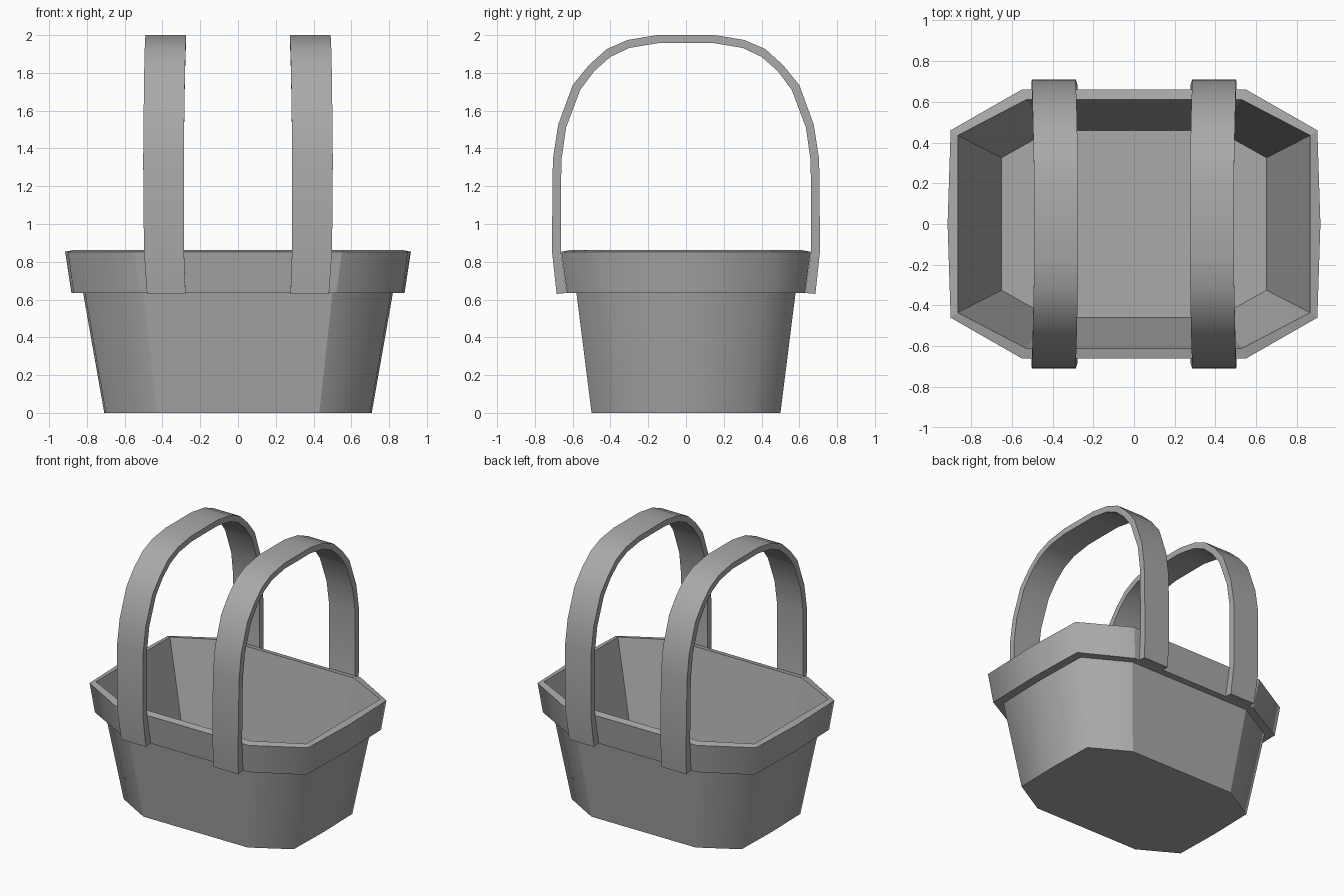
import bpy
import bmesh
from mathutils import Vector

cube = bpy.data.objects.get("Cube")
if cube:
    bpy.data.objects.remove(cube)

grey = bpy.data.materials.new("plain grey")
grey.use_nodes = True
colour = (0.4, 0.4, 0.4, 1)
grey.diffuse_color = colour
grey.node_tree.nodes["Principled BSDF"].inputs["Base Color"].default_value = colour


def finish(bm, name):
    bmesh.ops.recalc_face_normals(bm, faces=bm.faces)
    mesh = bpy.data.meshes.new(name)
    bm.to_mesh(mesh)
    bm.free()
    mesh.materials.append(grey)
    obj = bpy.data.objects.new(name, mesh)
    bpy.context.collection.objects.link(obj)
    return obj


def outline(cx, hy, hx, cy, bulge, z):
    """Chamfered rectangle whose two short ends bow out slightly."""
    half = [(cx, -hy), (hx, -cy), (hx + bulge, 0), (hx, cy), (cx, hy)]
    points = half + [(-x, -y) for x, y in half]
    return [Vector((x, y, z)) for x, y in points]


# Basket: outer wall, overhanging rim band, inner wall and floor in one loft
rings = [
    outline(0.43, 0.50, 0.70, 0.345, 0.008, 0),
    outline(0.50, 0.58, 0.81, 0.405, 0.01, 0.635),
    outline(0.52, 0.63, 0.87, 0.44, 0.012, 0.635),
    outline(0.55, 0.66, 0.90, 0.46, 0.015, 0.853),
    outline(0.53, 0.61, 0.865, 0.435, 0, 0.863),
    outline(0.41, 0.46, 0.65, 0.325, 0, 0.03),
]
bm = bmesh.new()
loops = [[bm.verts.new(p) for p in ring] for ring in rings]
count = len(loops[0])
for lower, upper in zip(loops, loops[1:]):
    for i in range(count):
        j = (i + 1) % count
        face = bm.faces.new((lower[i], lower[j], upper[j], upper[i]))
        face.smooth = True
bm.faces.new(loops[0])
bm.faces.new(loops[-1])
for edge in bm.edges:
    edge.smooth = False
# Outer walls blend softly around the short ends
for a, b in ((0, 1), (2, 3)):
    for i in range(count):
        if i % 5 in (1, 2, 3):
            bm.edges.get((loops[a][i], loops[b][i])).smooth = True
finish(bm, "basket")

# Handles: flat strap following half an arch, mirrored front to back
# Each station: outer y, outer z, inner y, inner z, inner-side x, outer-side x
arch = [
    (0.685, 0.63, 0.63, 0.635, 0.278, 0.482),
    (0.71, 0.86, 0.663, 0.86, 0.286, 0.498),
    (0.705, 1.34, 0.66, 1.335, 0.287, 0.502),
    (0.677, 1.525, 0.635, 1.51, 0.285, 0.50),
    (0.60, 1.735, 0.56, 1.71, 0.282, 0.498),
    (0.515, 1.84, 0.485, 1.81, 0.28, 0.496),
    (0.42, 1.926, 0.40, 1.885, 0.278, 0.494),
    (0.31, 1.974, 0.30, 1.932, 0.276, 0.492),
    (0.153, 2.0, 0.15, 1.957, 0.274, 0.49),
]
path = [(1, s) for s in arch] + [(-1, s) for s in reversed(arch)]
for label, side in (("left", 1), ("right", -1)):
    bm = bmesh.new()
    sections = []
    for sign, (oy, oz, iy, iz, xa, xb) in path:
        corners = ((xa, oy, oz), (xb, oy, oz), (xb, iy, iz), (xa, iy, iz))
        sections.append([bm.verts.new((side * x, sign * y, z)) for x, y, z in corners])
    for s, t in zip(sections, sections[1:]):
        for i in range(4):
            j = (i + 1) % 4
            bm.faces.new((s[i], s[j], t[j], t[i]))
    bm.faces.new(sections[0])
    bm.faces.new(sections[-1])
    handle = finish(bm, label + "_handle")
    bpy.ops.object.select_all(action="DESELECT")
    handle.select_set(True)
    bpy.context.view_layer.objects.active = handle
    bpy.ops.object.shade_smooth_by_angle(angle=0.6)
